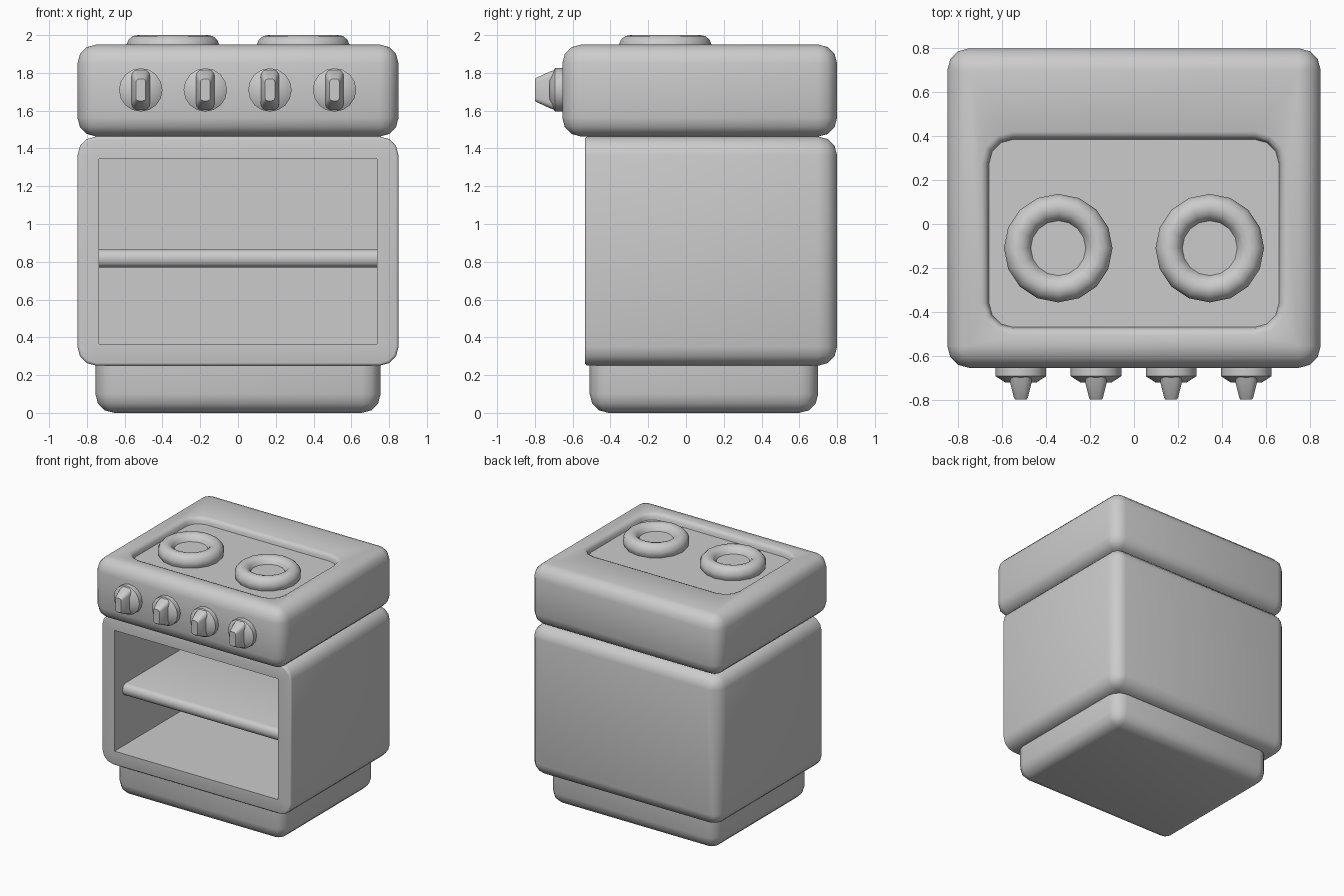
import bpy, bmesh
from math import sin, cos, pi, radians

if "Cube" in bpy.data.objects:
    bpy.data.objects.remove(bpy.data.objects["Cube"], do_unlink=True)

grey = bpy.data.materials.new("light_grey")
grey.use_nodes = True
COLOUR = (0.6, 0.6, 0.6, 1)
grey.diffuse_color = COLOUR
grey.node_tree.nodes["Principled BSDF"].inputs["Base Color"].default_value = COLOUR

# Maps a profile point (u, v) at height w onto the loft axis
AXES = {"x": lambda u, v, w: (w, u, v),
        "y": lambda u, v, w: (u, w, v),
        "z": lambda u, v, w: (u, v, w)}


def rounded(box, r, w, steps=3):
    """Ring of points around a rounded rectangle at height w."""
    u0, u1, v0, v1 = box
    r = max(r, 0)
    centres = [(u1 - r, v1 - r), (u0 + r, v1 - r), (u0 + r, v0 + r), (u1 - r, v0 + r)]
    pts = []
    for quarter, (cu, cv) in enumerate(centres):
        for i in range(steps + 1):
            a = (quarter + i / steps) * pi / 2
            pts.append((cu + r * cos(a), cv + r * sin(a), w))
    return pts


def circle(u, v, r, w, sides=16):
    return [(u + r * cos(2 * pi * i / sides), v + r * sin(2 * pi * i / sides), w)
            for i in range(sides)]


def shrink(box, d):
    return (box[0] + d, box[1] - d, box[2] + d, box[3] - d)


def edge_rings(box, r, bevel, end, inward):
    """Rings rolling from the side wall to the end cap of a rounded block."""
    rings = []
    for i in range(4):
        a = i / 3 * pi / 2
        d = bevel * (1 - cos(a))
        rings.append(rounded(shrink(box, d), r - d, end + inward * bevel * (1 - sin(a))))
    return rings


def loft(name, rings, axis="z", angle=40):
    """Skin the rings in order and cap both ends."""
    bm = bmesh.new()
    loops = [[bm.verts.new(AXES[axis](*p)) for p in ring] for ring in rings]
    n = len(loops[0])
    for a, b in zip(loops, loops[1:]):
        for i in range(n):
            j = (i + 1) % n
            bm.faces.new((a[i], a[j], b[j], b[i]))
    bm.faces.new(loops[0])
    bm.faces.new(loops[-1])
    bmesh.ops.remove_doubles(bm, verts=bm.verts, dist=0.0005)
    bmesh.ops.recalc_face_normals(bm, faces=bm.faces)
    mesh = bpy.data.meshes.new(name)
    bm.to_mesh(mesh)
    bm.free()
    mesh.materials.append(grey)
    obj = bpy.data.objects.new(name, mesh)
    bpy.context.collection.objects.link(obj)
    bpy.ops.object.select_all(action="DESELECT")
    obj.select_set(True)
    bpy.context.view_layer.objects.active = obj
    bpy.ops.object.shade_smooth_by_angle(angle=radians(angle))
    return obj


# Plinth
base = (-0.755, 0.755, -0.51, 0.70)
loft("plinth", edge_rings(base, 0.1, 0.1, 0, 1)[::-1] + [rounded(base, 0.1, 0.30)])

# Oven body: rounded back, nearly sharp front rim, open cavity
body = (-0.85, 0.85, 0.25, 1.463)
opening = (-0.735, 0.735, 0.365, 1.345)
loft("oven_body",
     edge_rings(body, 0.1, 0.1, 0.80, -1)[::-1]
     + edge_rings(body, 0.1, 0.015, -0.535, 1)
     + [rounded(opening, 0, -0.535), rounded(opening, 0, 0.68)], "y")

# Shelf with a rounded front edge
shelf = (-0.43, 0.72, 0.77, 0.865)
loft("oven_shelf", [rounded(shelf, 0.04, x) for x in (-0.74, 0.74)], "x")

# Hob slab with a sunken cooking surface
slab = (-0.85, 0.85, -0.655, 0.80)
well = (-0.66, 0.66, -0.47, 0.385)
loft("hob_slab",
     edge_rings(slab, 0.1, 0.1, 1.463, 1)[::-1]
     + edge_rings(slab, 0.1, 0.1, 1.95, -1)
     + [rounded(shrink(well, -d), 0.11 + d, z)
        for d, z in ((0.035, 1.95), (0.015, 1.942), (0.005, 1.925), (0, 1.90))])

# Burners
BURNER = [(0.225, 1.88), (0.245, 1.92), (0.247, 1.945), (0.235, 1.975), (0.212, 1.995),
          (0.185, 2.0), (0.158, 1.993), (0.137, 1.975), (0.125, 1.95)]
for side, x in (("right", -0.345), ("left", 0.345)):
    loft("burner_" + side, [circle(x, -0.11, r, z) for r, z in BURNER], angle=45)

# Control knobs: tapered dial with a tapered grip
DIAL = [(0.115, -0.64), (0.115, -0.693), (0.07, -0.722)]
GRIP = [(0.05, 0.108, 0.03, -0.69), (0.048, 0.095, 0.03, -0.725),
        (0.032, 0.065, 0.02, -0.79), (0.026, 0.058, 0.016, -0.80)]
for i in range(4):
    x, z = -0.515 + i * 0.342, 1.71
    loft(f"knob_dial_{i + 1}", [circle(x, z, r, y) for r, y in DIAL], "y")
    loft(f"knob_grip_{i + 1}",
         [rounded((x - w, x + w, z - h, z + h), r, y) for w, h, r, y in GRIP], "y")
